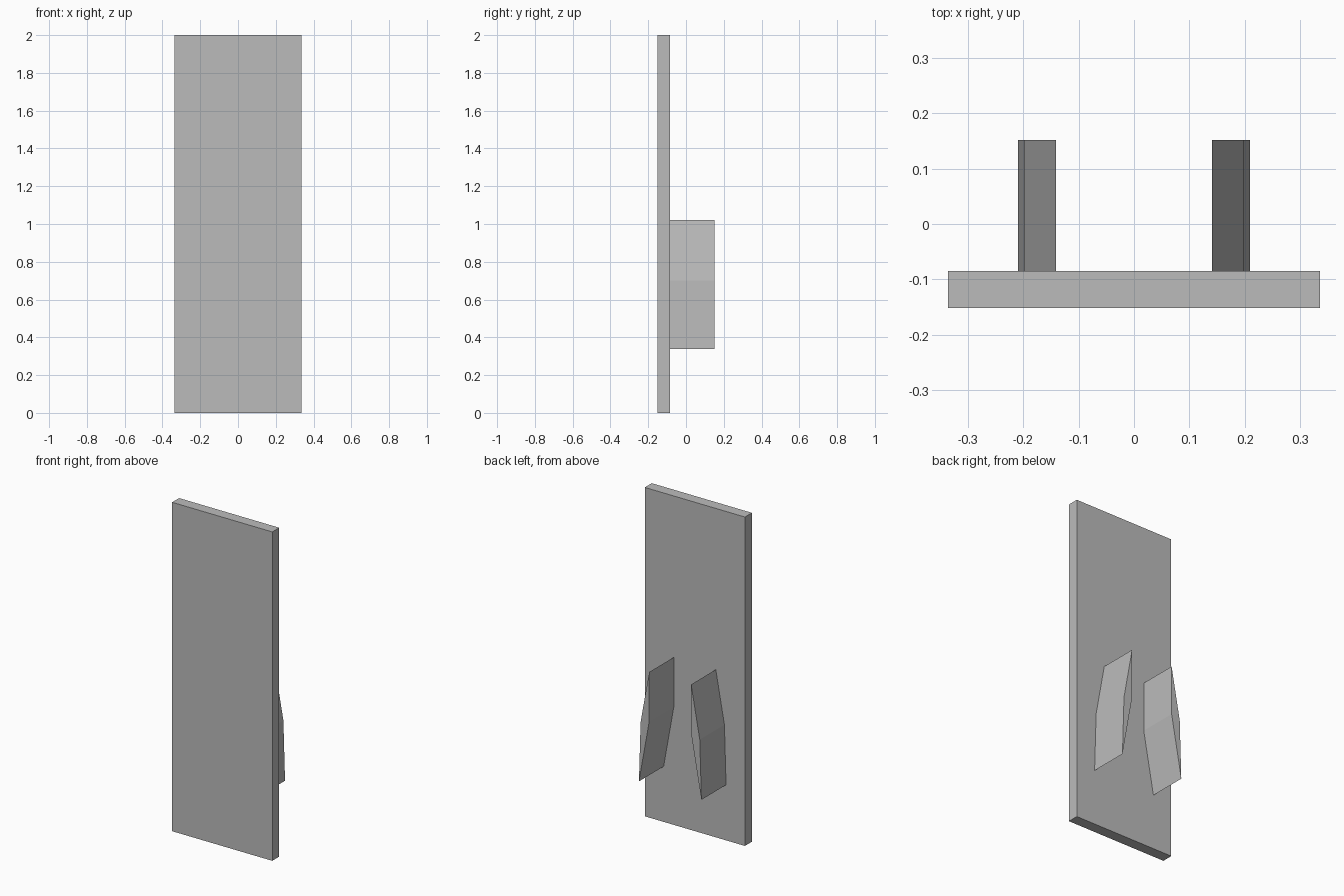
import bpy
import bmesh

cube = bpy.data.objects.get("Cube")
if cube:
    bpy.data.objects.remove(cube, do_unlink=True)

grey = bpy.data.materials.new("plain_grey")
grey.use_nodes = True
GREY = (0.5, 0.5, 0.5, 1)
grey.diffuse_color = GREY
grey.node_tree.nodes["Principled BSDF"].inputs["Base Color"].default_value = GREY

FRONT, PLATE_BACK, BACK = -0.152, -0.085, 0.152


def prism(name, profile, y0, y1):
    """Extrude a closed (x, z) profile along y."""
    bm = bmesh.new()
    face = bm.faces.new([bm.verts.new((x, y0, z)) for x, z in profile])
    moved = bmesh.ops.extrude_face_region(bm, geom=[face])["geom"]
    bmesh.ops.translate(bm, vec=(0, y1 - y0, 0),
                        verts=[v for v in moved if isinstance(v, bmesh.types.BMVert)])
    bmesh.ops.recalc_face_normals(bm, faces=bm.faces)
    mesh = bpy.data.meshes.new(name)
    bm.to_mesh(mesh)
    bm.free()
    mesh.materials.append(grey)
    obj = bpy.data.objects.new(name, mesh)
    bpy.context.collection.objects.link(obj)
    return obj


# Tall flat panel
w = 0.337
prism("panel", [(-w, 0), (w, 0), (w, 2), (-w, 2)], FRONT, PLATE_BACK)

# Two bent grips on the back, tapering to a point at top and bottom
grip = [(0.141, 1.02), (0.199, 0.70), (0.21, 0.337), (0.141, 0.72)]
for side, name in ((1, "left_grip"), (-1, "right_grip")):
    prism(name, [(side * x, z) for x, z in grip], PLATE_BACK, BACK)
